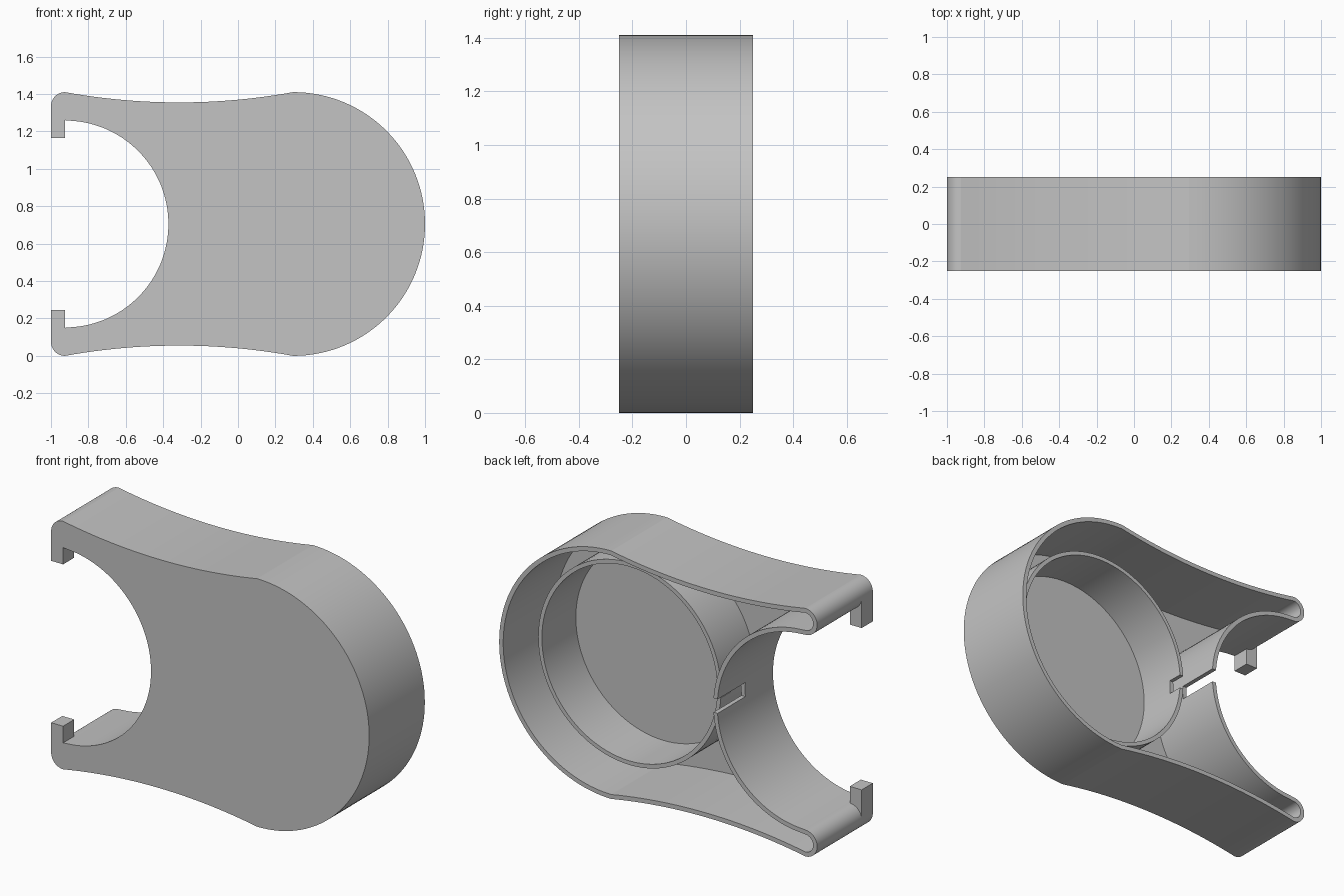
import bpy, bmesh
from math import sin, cos, radians, asin

if "Cube" in bpy.data.objects:
    bpy.data.objects.remove(bpy.data.objects["Cube"], do_unlink=True)

MID = 0.705                 # height of the symmetry line
FRONT, BACK = -0.25, 0.25
FLOOR = -0.22               # inner face of the front plate
WALL = 0.025
BIG = (0.295, MID)          # centre of the round end

grey = bpy.data.materials.new("plain grey")
grey.use_nodes = True
grey.diffuse_color = (0.55, 0.55, 0.55, 1)
grey.node_tree.nodes["Principled BSDF"].inputs["Base Color"].default_value = (0.55, 0.55, 0.55, 1)


def finish(bm, name):
    bmesh.ops.recalc_face_normals(bm, faces=bm.faces)
    mesh = bpy.data.meshes.new(name)
    bm.to_mesh(mesh)
    bm.free()
    mesh.materials.append(grey)
    obj = bpy.data.objects.new(name, mesh)
    bpy.context.collection.objects.link(obj)
    return obj


def box(name, x, y, z):
    bm = bmesh.new()
    bmesh.ops.create_cube(bm, size=1)
    for v in bm.verts:
        v.co = [a[0] if c < 0 else a[1] for a, c in zip((x, y, z), v.co)]
    return finish(bm, name)


def arc(centre, r, start, end, n):
    angles = [radians(start + (end - start) * i / n) for i in range(n + 1)]
    return [(centre[0] + r * cos(a), centre[1] + r * sin(a)) for a in angles]


def outline(t):
    """Body outline moved inward by t: upper half, then its mirror image."""
    sag, half = 0.055, 0.61
    r = (half ** 2 + sag ** 2) / (2 * sag)
    turn = asin(half / r) * 180 / 3.14159
    waist = arc((-0.315, 1.355 + r), r + t, turn - 90, -turn - 90, 24)
    top = arc(BIG, 0.705 - t, 0, 90, 32)
    top += waist[1:-1]
    top += arc((-0.925, 1.335), 0.075 - t, 90, 270, 30)
    top += arc((-0.925, MID), 0.553 + t, 90, 0, 32)[1:]
    return top + [(x, 2 * MID - z) for x, z in top[-2:0:-1]]


def loop(bm, points, y):
    return [bm.verts.new((x, y, z)) for x, z in points]


def bridge(bm, a, b):
    for i in range(len(a)):
        j = (i + 1) % len(a)
        bm.faces.new((a[i], a[j], b[j], b[i]))


# Hollow body: front plate with a thin wall, open at the back
bm = bmesh.new()
loops = [loop(bm, outline(0), FRONT), loop(bm, outline(0), BACK),
         loop(bm, outline(WALL), BACK), loop(bm, outline(WALL), FLOOR)]
for a, b in zip(loops, loops[1:]):
    bridge(bm, a, b)
bm.faces.new(loops[0])
bm.faces.new(loops[-1])
body = finish(bm, "body_shell")

# Inner ring, lower than the outer wall
bm = bmesh.new()
outer = arc(BIG, 0.575, 0, 360, 96)[:-1]
inner = arc(BIG, 0.552, 0, 360, 96)[:-1]
loops = [loop(bm, outer, FLOOR - 0.01), loop(bm, outer, 0.085),
         loop(bm, inner, 0.085), loop(bm, inner, FLOOR - 0.01)]
for a, b in zip(loops, loops[1:] + loops[:1]):
    bridge(bm, a, b)
ring = finish(bm, "inner_ring")

# Slot through the ring and the cradle wall
cutter = box("slot_cutter", (-0.5, -0.15), (0, 0.4), (MID - 0.04, MID + 0.04))
cutter.hide_render = True
for obj in (body, ring):
    mod = obj.modifiers.new("slot", "BOOLEAN")
    mod.operation, mod.solver, mod.object = "DIFFERENCE", "EXACT", cutter
    bpy.ops.object.select_all(action="DESELECT")
    obj.select_set(True)
    bpy.context.view_layer.objects.active = obj
    bpy.ops.object.modifier_apply(modifier=mod.name)
    bpy.ops.object.shade_smooth_by_angle(angle=radians(8))
bpy.data.objects.remove(cutter, do_unlink=True)

# Square hooks at the arm tips
hook_z = (1.165, 1.335)
box("upper_hook", (-1, -0.925), (FRONT, -0.15), hook_z)
box("lower_hook", (-1, -0.925), (FRONT, -0.15), (2 * MID - hook_z[1], 2 * MID - hook_z[0]))
